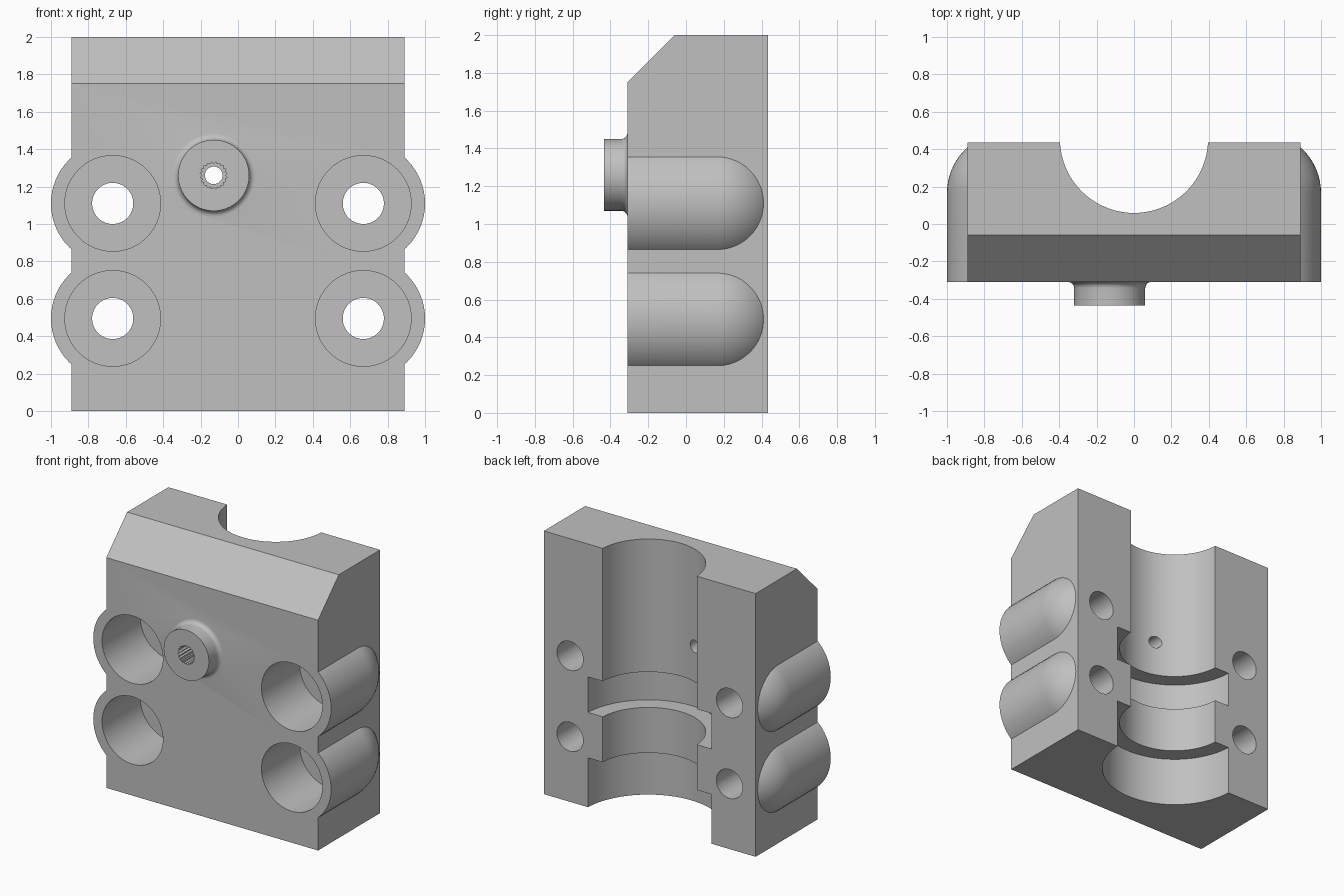
import bpy, bmesh
from math import pi, sin, cos
from mathutils import Matrix, Vector

cube = bpy.data.objects.get("Cube")
if cube:
    bpy.data.objects.remove(cube)

FRONT, BACK = -0.31, 0.435
ALONG_Y = Matrix.Rotation(-pi / 2, 4, 'X')


def finish(bm, name):
    bmesh.ops.recalc_face_normals(bm, faces=bm.faces)
    mesh = bpy.data.meshes.new(name)
    bm.to_mesh(mesh)
    bm.free()
    obj = bpy.data.objects.new(name, mesh)
    bpy.context.collection.objects.link(obj)
    return obj


def lathe(name, profile, matrix, steps=64):
    """Revolve (radius, height) points about z, then place the solid."""
    bm = bmesh.new()
    verts = [bm.verts.new((r, 0, h)) for r, h in profile]
    edges = [bm.edges.new(pair) for pair in zip(verts, verts[1:])]
    bmesh.ops.spin(bm, geom=verts + edges, cent=(0, 0, 0), axis=(0, 0, 1),
                   angle=2 * pi, steps=steps)
    bmesh.ops.remove_doubles(bm, verts=bm.verts, dist=1e-5)
    bm.transform(matrix)
    return finish(bm, name)


def prism(name, points, direction):
    """Extrude a flat outline into a solid."""
    bm = bmesh.new()
    face = bm.faces.new([bm.verts.new(p) for p in points])
    out = bmesh.ops.extrude_face_region(bm, geom=[face])
    moved = [v for v in out["geom"] if isinstance(v, bmesh.types.BMVert)]
    bmesh.ops.translate(bm, verts=moved, vec=Vector(direction))
    return finish(bm, name)


def combine(target, tool, operation):
    """Apply a boolean and discard the tool."""
    mod = target.modifiers.new("bool", 'BOOLEAN')
    mod.operation, mod.solver, mod.object = operation, 'EXACT', tool
    bpy.context.view_layer.objects.active = target
    bpy.ops.object.modifier_apply(modifier=mod.name)
    bpy.data.objects.remove(tool)


def at(x, z):
    return Matrix.Translation((x, 0, z)) @ ALONG_Y


# Block with a chamfered top front edge, left long in y for trimming
outline = [(-0.5, 0), (0.6, 0), (0.6, 2), (-0.06, 2), (-0.5, 1.56)]
block = prism("clamp_block", [(-0.89, y, z) for y, z in outline], (1.78, 0, 0))

# Round-ended bolt bosses
bolts = [(x, z) for x in (-0.67, 0.67) for z in (0.495, 1.11)]
R, DOME = 0.33, 0.165
dome = [(R * cos(i * pi / 32), DOME + R * sin(i * pi / 32)) for i in range(16)]
for x, z in bolts:
    boss = lathe("bolt_boss", [(0, -0.48), (R, -0.48)] + dome + [(0, DOME + R)], at(x, z))
    combine(block, boss, 'UNION')

# Trim to the flat front and back
corners = [(-2, FRONT, -1), (2, FRONT, -1), (2, FRONT, 3), (-2, FRONT, 3)]
combine(block, prism("trim_slab", corners, (0, BACK - FRONT, 0)), 'INTERSECT')

# Front port with a small fillet at its base
F = 0.033
fillet = [(0.19 + F * (1 - cos(a)), FRONT - F + F * sin(a))
          for a in (i * pi / 12 for i in range(7))]
port = lathe("front_port", [(0, -0.435), (0.19, -0.435)] + fillet
             + [(0.19 + F, -0.25), (0, -0.25)], at(-0.13, 1.26))
combine(block, port, 'UNION')

# Stepped half-round channel in the back
N, W = 0.396, 0.52
channel = [(0, -0.1), (W, -0.1), (W, 0.375), (N, 0.375), (N, 0.72), (W, 0.72),
           (W, 0.99), (N, 0.99), (N, 2.1), (0, 2.1)]
combine(block, lathe("channel_cutter", channel,
                     Matrix.Translation((0, 0.455, 0)), 96), 'DIFFERENCE')

# Counterbored bolt holes
bore = [(0, -0.9), (0.256, -0.9), (0.256, 0.15), (0.11, 0.15), (0.11, 0.9), (0, 0.9)]
for x, z in bolts:
    combine(block, lathe("bolt_hole_cutter", bore, at(x, z)), 'DIFFERENCE')

# Splined port socket with a narrow hole through to the channel
TEETH = 20
spline = []
for i in range(TEETH * 2):
    r, a = (0.073 if i % 2 else 0.062), i * pi / TEETH
    spline.append((-0.13 + r * cos(a), -0.6, 1.26 + r * sin(a)))
combine(block, prism("spline_cutter", spline, (0, 0.45, 0)), 'DIFFERENCE')
hole = [(0, -0.6), (0.047, -0.6), (0.047, 0.3), (0, 0.3)]
combine(block, lathe("port_hole_cutter", hole, at(-0.13, 1.26), 32), 'DIFFERENCE')

# Single grey finish
grey = bpy.data.materials.new("plain_grey")
grey.use_nodes = True
colour = (0.53, 0.53, 0.53, 1)
grey.diffuse_color = colour
grey.node_tree.nodes["Principled BSDF"].inputs["Base Color"].default_value = colour
block.data.materials.clear()
block.data.materials.append(grey)

bpy.ops.object.select_all(action='DESELECT')
block.select_set(True)
bpy.context.view_layer.objects.active = block
bpy.ops.object.shade_smooth_by_angle(angle=pi / 7)
